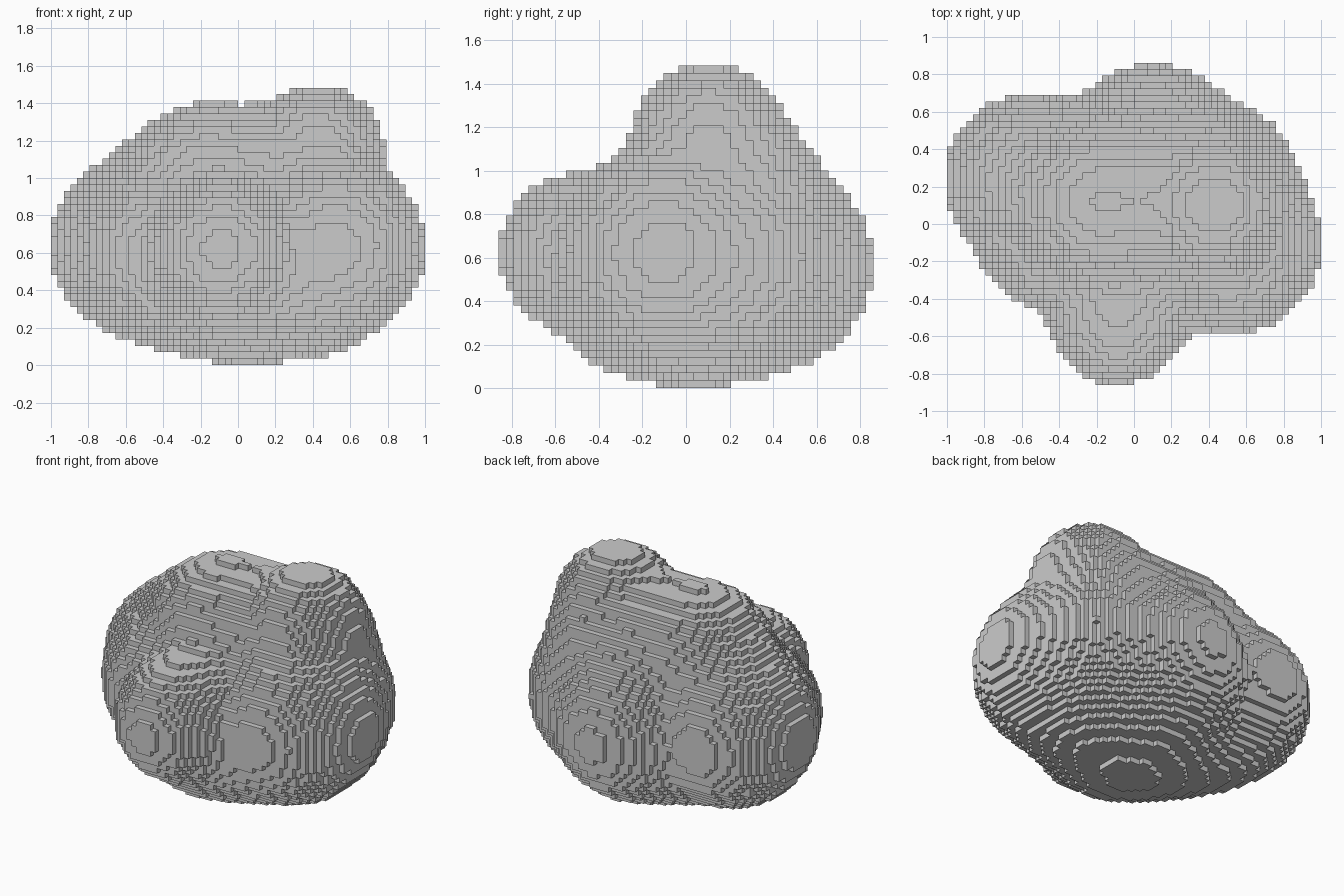
import bpy
from math import sqrt, exp

if "Cube" in bpy.data.objects:
    bpy.data.objects.remove(bpy.data.objects["Cube"])

# Voxel grid: 58 x 50 x 44 cells
N = (58, 50, 44)
CELL = 2.0 / 58
ORIGIN = (-1.0, -CELL * 25, 0.0)
BLEND = 0.04

# Soft lobes: centre x, y, z and radius
LOBES = [
    (0.52, -0.105, 0.63, 0.483),   # right
    (0.42, 0.20, 0.62, 0.46),      # right-back fill
    (0.10, 0.375, 0.57, 0.482),    # back
    (-0.555, 0.24, 0.64, 0.458),   # left
    (-0.44, -0.05, 0.62, 0.40),    # left-front fill
    (-0.09, -0.495, 0.62, 0.365),  # front
    (-0.06, -0.22, 0.68, 0.35),    # front ridge
    (0.43, 0.105, 1.152, 0.348),   # upper right peak
    (0.42, 0.24, 0.95, 0.335),     # peak, back slope
    (0.44, 0.0, 0.90, 0.33),       # peak, front slope
    (-0.19, 0.12, 0.97, 0.425),    # upper left hump
    (0.08, 0.13, 0.97, 0.415),     # saddle between the tops
    (-0.41, 0.17, 0.87, 0.355),    # left shoulder
    (0.15, 0.30, 0.82, 0.355),     # back shoulder
    (-0.44, 0.15, 0.50, 0.375),    # underside, left
    (0.39, 0.10, 0.50, 0.415),     # underside, right
    (-0.03, -0.20, 0.48, 0.405),   # underside, front
]
# Flattened belly that closes the underside
BELLY = ((0.05, 0.04, 0.5), (0.82, 0.65, 0.492))


def belly_distance(p):
    d = [a - b for a, b in zip(p, BELLY[0])]
    f = sqrt(sum((a / r) ** 2 for a, r in zip(d, BELLY[1])))
    g = sqrt(sum((a / r ** 2) ** 2 for a, r in zip(d, BELLY[1])))
    return f * (f - 1) / g if g > 1e-6 else -0.5


def is_inside(p):
    total = 0.0
    for x, y, z, r in LOBES:
        d = sqrt((p[0] - x) ** 2 + (p[1] - y) ** 2 + (p[2] - z) ** 2) - r
        if d < 0:
            return True
        total += exp(-d / BLEND)
    d = belly_distance(p)
    return d < 0 or total + exp(-d / BLEND) > 1.0


# Fill the cells whose centres lie inside the blended body
cells = set()
for i in range(N[0]):
    for j in range(N[1]):
        for k in range(N[2]):
            c = [o + (n + 0.5) * CELL for o, n in zip(ORIGIN, (i, j, k))]
            if is_inside(c):
                cells.add((i, j, k))

# Keep only the exposed cube faces, sharing corners
index, verts, faces = {}, [], []


def corner(key):
    if key not in index:
        index[key] = len(verts)
        verts.append([o + n * CELL for o, n in zip(ORIGIN, key)])
    return index[key]


for cell in cells:
    for axis in range(3):
        u, v = (axis + 1) % 3, (axis + 2) % 3
        for side in (0, 1):
            other = list(cell)
            other[axis] += 2 * side - 1
            if tuple(other) in cells:
                continue
            quad = []
            for du, dv in ((0, 0), (1, 0), (1, 1), (0, 1)):
                key = list(cell)
                key[axis] += side
                key[u] += du
                key[v] += dv
                quad.append(corner(tuple(key)))
            faces.append(quad if side else quad[::-1])

mesh = bpy.data.meshes.new("blocky_boulder")
mesh.from_pydata(verts, [], faces)
mesh.update()
boulder = bpy.data.objects.new("blocky_boulder", mesh)
bpy.context.collection.objects.link(boulder)
